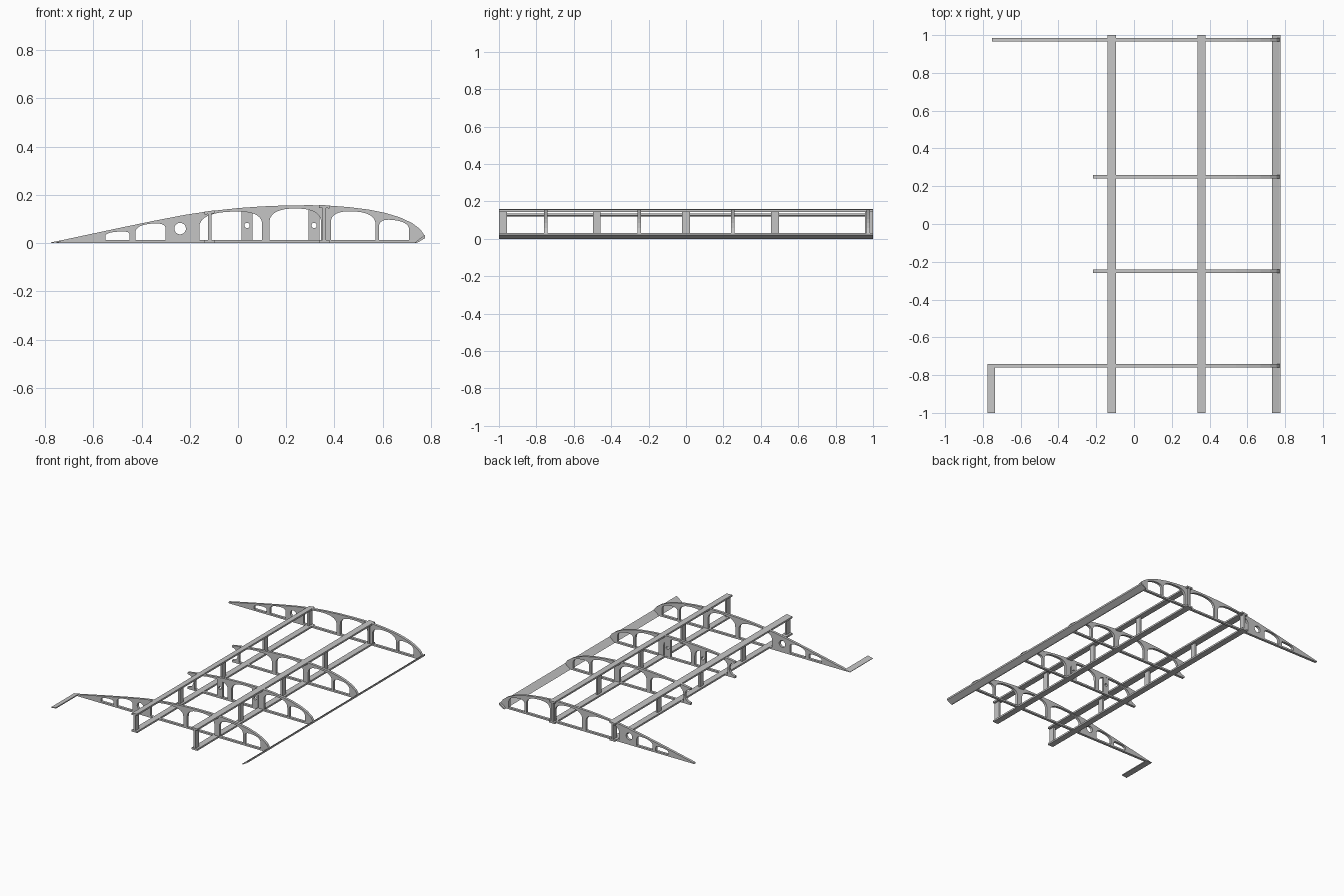
import bpy
import math

cube = bpy.data.objects.get("Cube")
if cube:
    bpy.data.objects.remove(cube, do_unlink=True)

grey = bpy.data.materials.new("light_grey")
grey.use_nodes = True
GREY = (0.56, 0.56, 0.56, 1)
grey.diffuse_color = GREY
grey.node_tree.nodes["Principled BSDF"].inputs["Base Color"].default_value = GREY


def plate(name, loops, y, depth):
    """Extrude x-z outlines (the later ones are holes) along y, centred on y."""
    curve = bpy.data.curves.new(name, "CURVE")
    curve.dimensions = "2D"
    curve.fill_mode = "BOTH"
    curve.extrude = depth / 2
    for loop in loops:
        spline = curve.splines.new("POLY")
        spline.points.add(len(loop) - 1)
        for point, (x, z) in zip(spline.points, loop):
            point.co = (x, z, 0, 1)
        spline.use_cyclic_u = True
    temp = bpy.data.objects.new(name + "_outline", curve)
    bpy.context.collection.objects.link(temp)
    graph = bpy.context.evaluated_depsgraph_get()
    mesh = bpy.data.meshes.new_from_object(temp.evaluated_get(graph))
    bpy.data.objects.remove(temp, do_unlink=True)
    mesh.shade_flat()
    mesh.materials.clear()
    mesh.materials.append(grey)
    obj = bpy.data.objects.new(name, mesh)
    obj.rotation_euler.x = math.pi / 2
    obj.location.y = y
    bpy.context.collection.objects.link(obj)


def rect(x0, x1, z0, z1, rise=0.0):
    """Four-sided outline whose right side is lifted by rise."""
    return [(x0, z0), (x1, z0 + rise), (x1, z1 + rise), (x0, z1)]


def ellipse(x, z, rx, rz, start=0, sweep=360, steps=24):
    count = steps if sweep == 360 else steps + 1
    angles = [math.radians(start + sweep * i / steps) for i in range(count)]
    return [(x + rx * math.cos(a), z + rz * math.sin(a)) for a in angles]


def arch(x0, x1, side, top, tilt=0.0):
    """Window with a flat sill, straight sides and a rounded head."""
    mid, half = (x0 + x1) / 2, (x1 - x0) / 2
    loop = [(x0, SILL), (x1, SILL)]
    for i in range(21):
        a = math.pi * i / 20
        c, s = math.cos(a), abs(math.sin(a))
        u = math.copysign(abs(c) ** 0.8, c)
        loop.append((mid + half * u, side + (top - side) * s ** 0.8 + tilt * u))
    return loop


SILL = 0.012
# Upper edge of the rib, tail to nose
TOP = [(-0.5, 0.061), (-0.35, 0.092), (-0.22, 0.117), (-0.12, 0.132), (0, 0.145),
       (0.1, 0.152), (0.2, 0.156), (0.3, 0.157), (0.38, 0.155), (0.46, 0.149),
       (0.54, 0.139), (0.61, 0.125), (0.67, 0.107), (0.72, 0.084), (0.755, 0.058),
       (0.773, 0.032), (0.77, 0.02), (0.735, 0)]
MAIN_WINDOWS = [
    arch(-0.16, 0.10, 0.07, 0.13, 0.006),
    arch(0.13, 0.345, 0.08, 0.143),
    arch(0.385, 0.57, 0.08, 0.131, -0.004),
    arch(0.585, 0.71, 0.06, 0.095, -0.008),
]
TAIL_WINDOWS = [
    arch(-0.55, -0.45, 0.032, 0.047, 0.004),
    arch(-0.425, -0.30, 0.05, 0.08, 0.007),
    ellipse(-0.24, 0.06, 0.024, 0.024),
]

# Full-length ribs
RIB = 0.018
for name, y in (("front_end_rib", -0.75), ("back_end_rib", 0.975)):
    outline = [(-0.753, 0), (-0.753, 0.007)] + TOP
    plate(name, [outline] + MAIN_WINDOWS + TAIL_WINDOWS, y, RIB)

# Short ribs with a concave, forked tail
for name, y in (("front_middle_rib", -0.25), ("back_middle_rib", 0.25)):
    notch = ellipse(-0.217, 0.06, 0.046, 0.046, -90, 180, 12)
    outline = [(-0.217, 0)] + notch + [(-0.217, 0.117)] + TOP[3:]
    plate(name, [outline] + MAIN_WINDOWS, y, RIB)

# Drilled uprights inside one short rib
for name, x0, x1, top in (("rear_drilled_upright", 0.015, 0.06, 0.135),
                          ("front_drilled_upright", 0.293, 0.338, 0.145)):
    hole = ellipse((x0 + x1) / 2, 0.073, 0.011, 0.011, steps=16)
    plate(name, [rect(x0, x1, 0.006, top), hole], -0.25, RIB * 0.9)

# Two spars: bottom cap, sloped top cap and upright webs
CAP = 0.012
for name, x, height, rise in (("rear_spar", -0.117, 0.130, 0.006),
                              ("front_spar", 0.357, 0.158, -0.002)):
    x0, x1 = x - 0.022, x + 0.022
    plate(name + "_bottom_cap", [rect(x0, x1, 0, CAP)], 0, 2)
    plate(name + "_top_cap", [rect(x0, x1, height - CAP, height, rise)], 0, 2)
    for i, y in enumerate((-0.978, -0.477, 0, 0.475, 0.978)):
        web = rect(x - 0.007, x + 0.007, CAP, height - CAP / 2)
        plate(f"{name}_upright_{i + 1}", [web], y, 0.042)

# Slanted strip under the nose
nose = [(0.73, 0), (0.741, 0), (0.775, 0.02), (0.775, 0.032), (0.769, 0.03)]
plate("leading_edge_strip", [nose], 0, 2)

# Short strip at the tail
tail = [(-0.775, 0), (-0.735, 0.004), (-0.735, 0.011), (-0.775, 0.003)]
plate("trailing_edge_strip", [tail], -0.87, 0.26)
